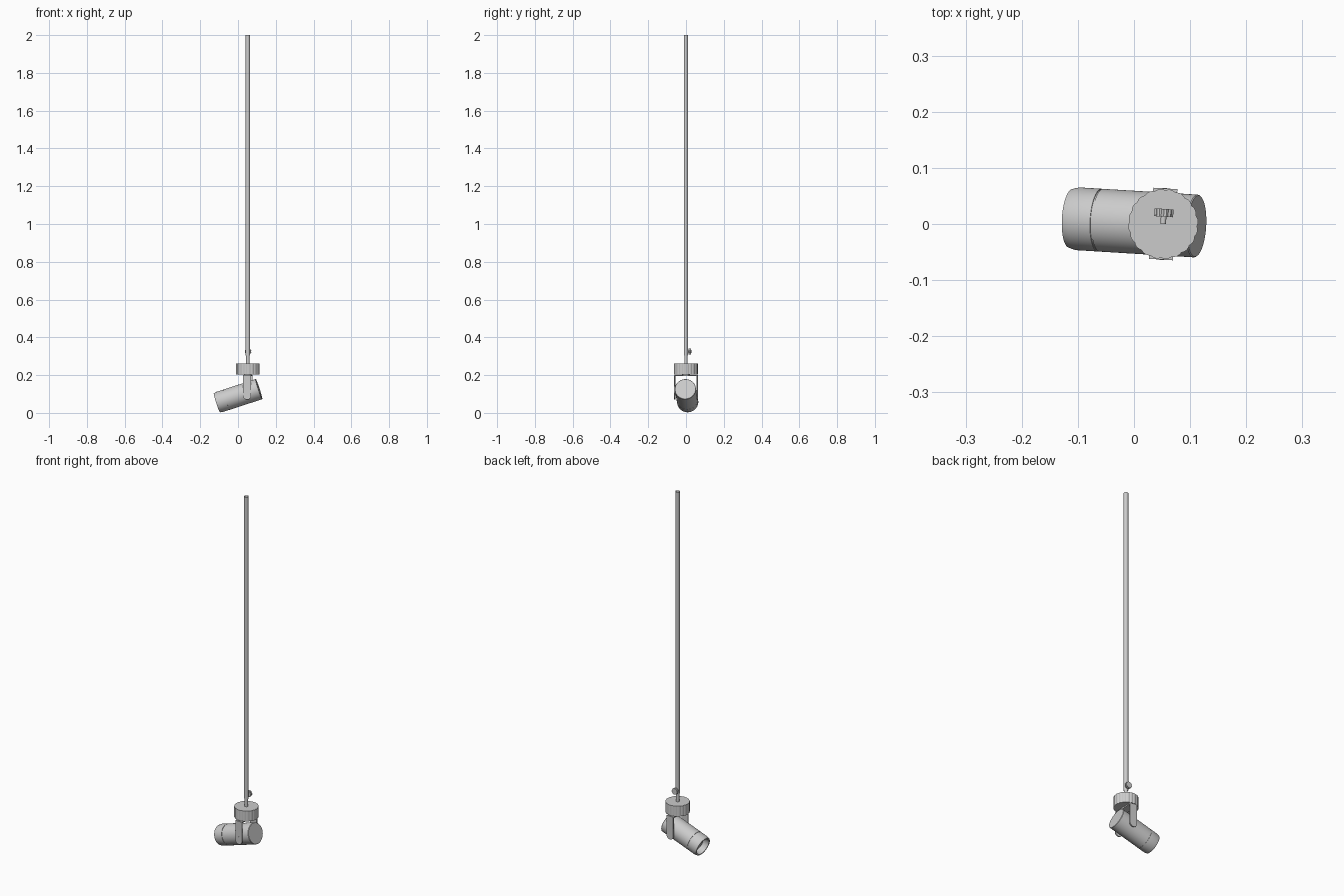
import bpy, bmesh, math
from mathutils import Matrix, Vector

if "Cube" in bpy.data.objects:
    bpy.data.objects.remove(bpy.data.objects["Cube"])

PX = 0.052                      # pole / fork axis
PIVOT_Z = 0.1066                # tilt pivot height
YAW = Matrix.Translation((PX, 0, 0)) @ Matrix.Rotation(math.radians(-3.5), 4, 'Z')
TILT = YAW @ Matrix.Translation((0, 0, PIVOT_Z)) @ Matrix.Rotation(math.radians(-18), 4, 'Y')


def finish(bm, name, matrix, smooth=True, recalc=True):
    if recalc:
        bmesh.ops.recalc_face_normals(bm, faces=bm.faces[:])
    bmesh.ops.transform(bm, matrix=matrix, verts=bm.verts[:])
    me = bpy.data.meshes.new(name)
    bm.to_mesh(me)
    bm.free()
    ob = bpy.data.objects.new(name, me)
    bpy.context.collection.objects.link(ob)
    if smooth:
        bpy.ops.object.select_all(action='DESELECT')
        ob.select_set(True)
        bpy.context.view_layer.objects.active = ob
        bpy.ops.object.shade_smooth_by_angle(angle=math.radians(30))
    return ob


def lathe(name, profile, matrix, steps=48):
    """Spin (x, radius) points around the local x axis."""
    bm = bmesh.new()
    vs = [bm.verts.new((x, 0, r)) for x, r in profile]
    es = [bm.edges.new(p) for p in zip(vs, vs[1:])]
    bmesh.ops.spin(bm, geom=vs + es, axis=(1, 0, 0), cent=(0, 0, 0),
                   angle=2 * math.pi, steps=steps)
    bmesh.ops.remove_doubles(bm, verts=bm.verts[:], dist=1e-5)
    return finish(bm, name, matrix)


def extrude(name, outline, vec, matrix, smooth=True):
    """Prism from a closed outline of 3D points."""
    bm = bmesh.new()
    f = bm.faces.new([bm.verts.new(p) for p in outline])
    ext = bmesh.ops.extrude_face_region(bm, geom=[f], use_keep_orig=True)
    moved = [g for g in ext['geom'] if isinstance(g, bmesh.types.BMVert)]
    bmesh.ops.translate(bm, vec=Vector(vec), verts=moved)
    return finish(bm, name, matrix, smooth)


def tube(name, radius, z0, z1):
    """Open-ended vertical tube on the pole axis."""
    bm = bmesh.new()
    bmesh.ops.create_cone(bm, cap_ends=False, segments=24, radius1=radius,
                          radius2=radius, depth=z1 - z0)
    return finish(bm, name, Matrix.Translation((PX, 0, (z0 + z1) / 2)))


def scallop(radius, depth, lobes, per=6):
    """Wavy-edged circle with convex lobes, as 2D points."""
    pts = []
    for i in range(lobes * per):
        a = 2 * math.pi * i / (lobes * per)
        r = radius - depth * (1 - abs(math.sin(a * lobes / 2)))
        pts.append((r * math.cos(a), r * math.sin(a)))
    return pts


# Hanging pole: outer tube and the thinner rod sliding inside it
tube("pole_outer", 0.0115, 0.305, 2.0)
tube("pole_inner", 0.009, 0.25, 0.34)

# Clamping thumbscrew behind the pole
extrude("thumbscrew", [(x, 0.013, z) for x, z in scallop(0.0175, 0.002, 12, 4)],
        (0, 0.014, 0), YAW @ Matrix.Translation((0, 0, 0.325)))
lathe("thumbscrew_stem", [(0, 0), (0, 0.005), (0.014, 0.005), (0.014, 0)],
      YAW @ Matrix.Translation((0, 0, 0.325)) @ Matrix.Rotation(math.pi / 2, 4, 'Z'), 16)

# Scalloped mounting hub and its neck
extrude("mounting_hub", [(x, y, 0.204) for x, y in scallop(0.0625, 0.0022, 20)],
        (0, 0, 0.058), YAW)
lathe("hub_neck", [(0.194, 0), (0.194, 0.02), (0.206, 0.02), (0.206, 0)],
      YAW @ Matrix.Rotation(-math.pi / 2, 4, 'Y'), 24)

# Fork: top plate plus two arms with rounded ends
W, TOP, LOW = 0.0215, 0.2, 0.0915
extrude("fork_plate", [(-W, -0.063, 0.194), (W, -0.063, 0.194),
                       (W, 0.063, 0.194), (-W, 0.063, 0.194)],
        (0, 0, 0.006), YAW, False)
arc = [(W * math.cos(a), LOW - W * math.sin(a))
       for a in (math.pi * i / 16 for i in range(17))]
for side, label in ((-1, "front"), (1, "back")):
    outline = [(x, side * 0.0575, z) for x, z in [(W, TOP)] + arc + [(-W, TOP)]]
    extrude("fork_arm_" + label, outline, (0, side * 0.006, 0), YAW)

# Pivot pin through the lamp and both arms
lathe("pivot_pin", [(-0.064, 0), (-0.064, 0.007), (0.064, 0.007), (0.064, 0)],
      YAW @ Matrix.Translation((0, 0, PIVOT_Z)) @ Matrix.Rotation(math.pi / 2, 4, 'Z'), 20)

# Lamp barrel: flat back, groove, chamfered rim and recessed lens
lathe("lamp_barrel", [
    (0.063, 0), (0.063, 0.0545), (0.061, 0.056),
    (-0.116, 0.056), (-0.116, 0.054), (-0.119, 0.054), (-0.119, 0.056),
    (-0.160, 0.056), (-0.173, 0.0525), (-0.173, 0.046),
    (-0.150, 0.042), (-0.140, 0.042), (-0.140, 0)], TILT, 64)
lathe("lens", [(-0.139, 0.0421), (-0.143, 0.038), (-0.148, 0.024), (-0.150, 0.01), (-0.1505, 0)],
      TILT, 48)
